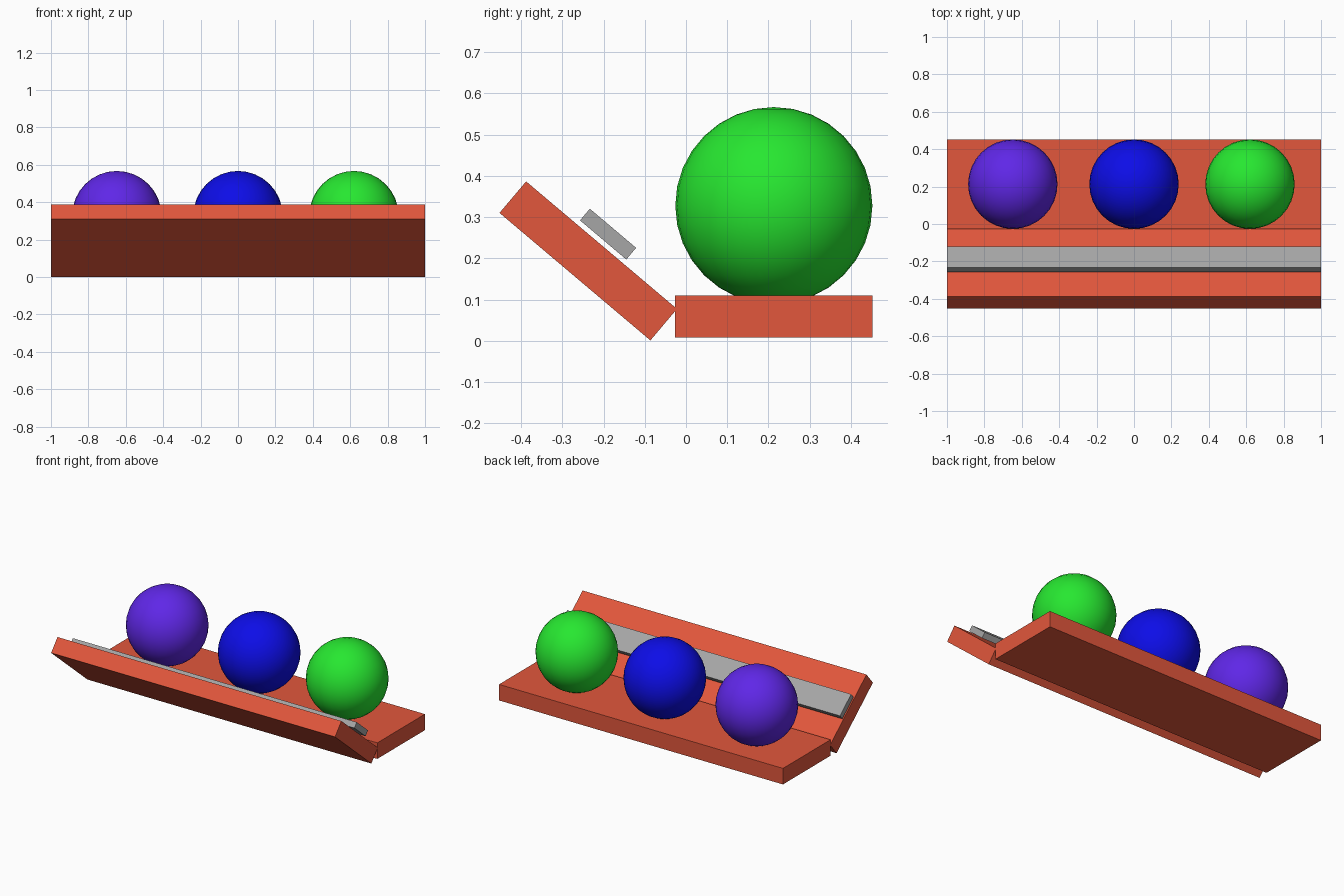
import bpy, math

if "Cube" in bpy.data.objects:
    bpy.data.objects.remove(bpy.data.objects["Cube"])


def material(name, rgb):
    m = bpy.data.materials.new(name)
    m.diffuse_color = (*rgb, 1)
    m.use_nodes = True
    m.node_tree.nodes["Principled BSDF"].inputs["Base Color"].default_value = m.diffuse_color
    return m


brick = material("brick_red", (0.76, 0.095, 0.045))
grey = material("grey", (0.38, 0.38, 0.38))
violet = material("violet", (0.115, 0.02, 0.80))
blue = material("blue", (0.004, 0.004, 0.80))
green = material("green", (0.02, 0.80, 0.03))

TILT = math.radians(-40.2)


def slab(name, y, z, depth, height, tilt, mat):
    bpy.ops.mesh.primitive_cube_add(size=1, location=(0, y, z), rotation=(tilt, 0, 0))
    ob = bpy.context.object
    ob.name = name
    ob.scale = (2, depth, height)
    ob.data.materials.append(mat)


def ball(name, x, mat):
    bpy.ops.mesh.primitive_uv_sphere_add(segments=32, ring_count=16, radius=0.239,
                                         location=(x, 0.213, 0.328))
    ob = bpy.context.object
    ob.name = name
    ob.data.materials.append(mat)
    bpy.ops.object.shade_smooth()


# Flat base, tilted front panel and the strip hovering just over it
slab("base", 0.213, 0.059, 0.479, 0.102, 0, brick)
slab("tilted_panel", -0.237, 0.194, 0.479, 0.1, TILT, brick)
slab("grey_strip", -0.189, 0.259, 0.147, 0.037, TILT, grey)

# Three balls sunk slightly into the base
ball("violet_ball", -0.648, violet)
ball("blue_ball", 0, blue)
ball("green_ball", 0.62, green)
